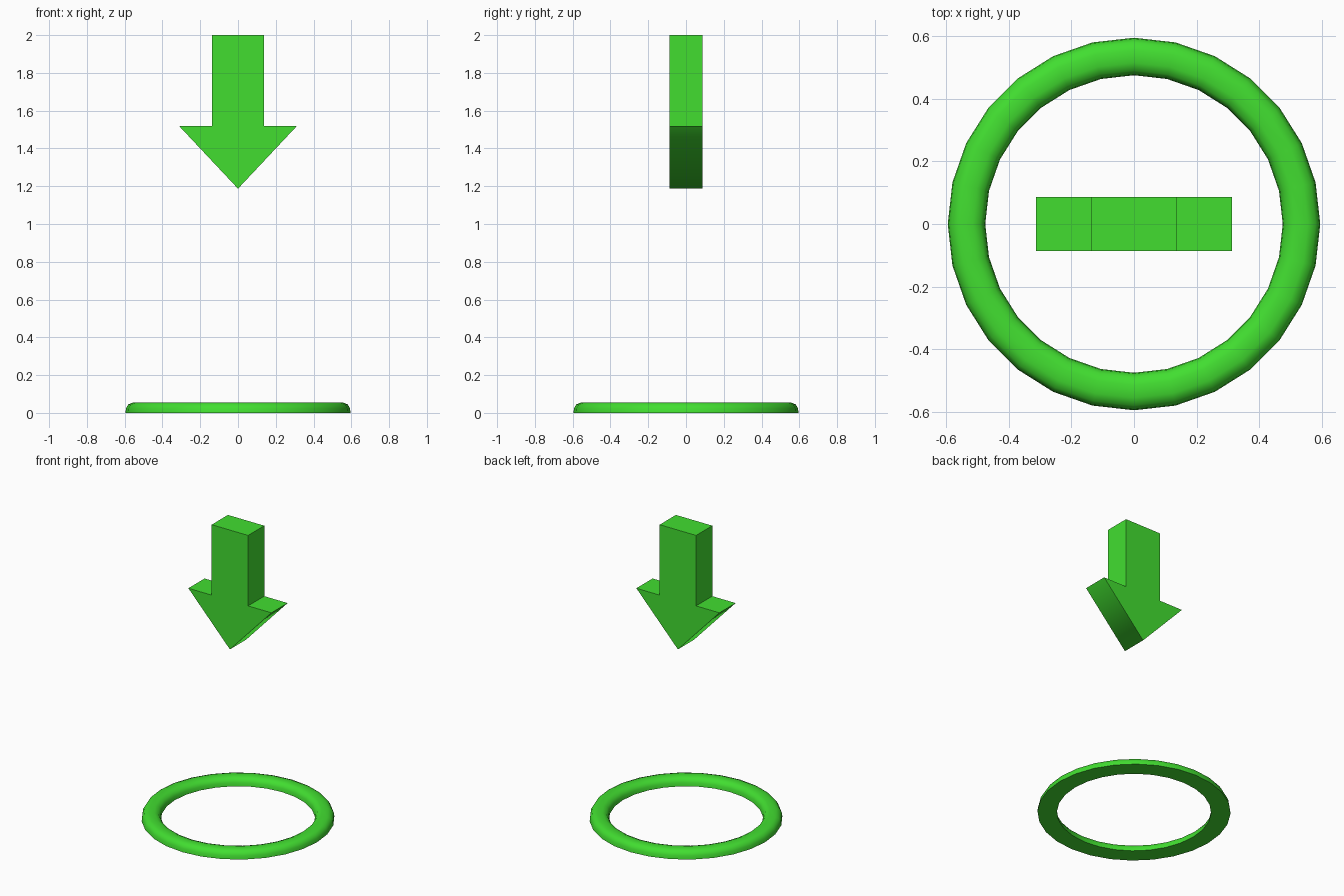
import bpy, bmesh, math

cube = bpy.data.objects.get("Cube")
if cube:
    bpy.data.objects.remove(cube, do_unlink=True)

# Single green material
green = bpy.data.materials.new("bright_green")
green.use_nodes = True
COLOUR = (0.054, 0.73, 0.03, 1.0)
green.diffuse_color = COLOUR
green.node_tree.nodes["Principled BSDF"].inputs["Base Color"].default_value = COLOUR


def finish(bm, name):
    """Turn a bmesh into a named, coloured object."""
    bmesh.ops.recalc_face_normals(bm, faces=bm.faces)
    mesh = bpy.data.meshes.new(name)
    bm.to_mesh(mesh)
    bm.free()
    mesh.materials.append(green)
    obj = bpy.data.objects.new(name, mesh)
    bpy.context.collection.objects.link(obj)
    return obj


# Floating arrow: outline extruded through its depth
DEPTH = 0.174
half = [(0.137, 2.0), (0.137, 1.52), (0.313, 1.52)]
outline = half + [(0, 1.187)] + [(-x, z) for x, z in reversed(half)]
bm = bmesh.new()
front = bm.faces.new([bm.verts.new((x, -DEPTH / 2, z)) for x, z in outline])
ext = bmesh.ops.extrude_face_region(bm, geom=[front], use_keep_orig=True)
moved = [v for v in ext["geom"] if isinstance(v, bmesh.types.BMVert)]
bmesh.ops.translate(bm, verts=moved, vec=(0, DEPTH, 0))
# Only the point of the arrow is softly shaded; other edges stay crisp
bm.normal_update()
for f in bm.faces:
    f.smooth = True
for e in bm.edges:
    e.smooth = all(v.co.z < 1.3 for v in e.verts)
finish(bm, "arrow")

# Ground ring: flat-bottomed rounded section swept round in 28 steps
MID, SIDES = 0.536, 28
side = [(0.06, 0.0), (0.057, 0.024), (0.045, 0.045), (0.02, 0.055)]
section = side + [(-r, z) for r, z in reversed(side)]
bm = bmesh.new()
loops = []
for i in range(SIDES):
    a = 2 * math.pi * i / SIDES
    loops.append([bm.verts.new(((MID + r) * math.cos(a), (MID + r) * math.sin(a), z))
                  for r, z in section])
n = len(section)
for i in range(SIDES):
    p, q = loops[i], loops[(i + 1) % SIDES]
    for j in range(n):
        k = (j + 1) % n
        bm.faces.new((p[j], q[j], q[k], p[k]))
ring = finish(bm, "ground_ring")
bpy.ops.object.select_all(action='DESELECT')
ring.select_set(True)
bpy.context.view_layer.objects.active = ring
bpy.ops.object.shade_smooth_by_angle(angle=math.radians(50))
